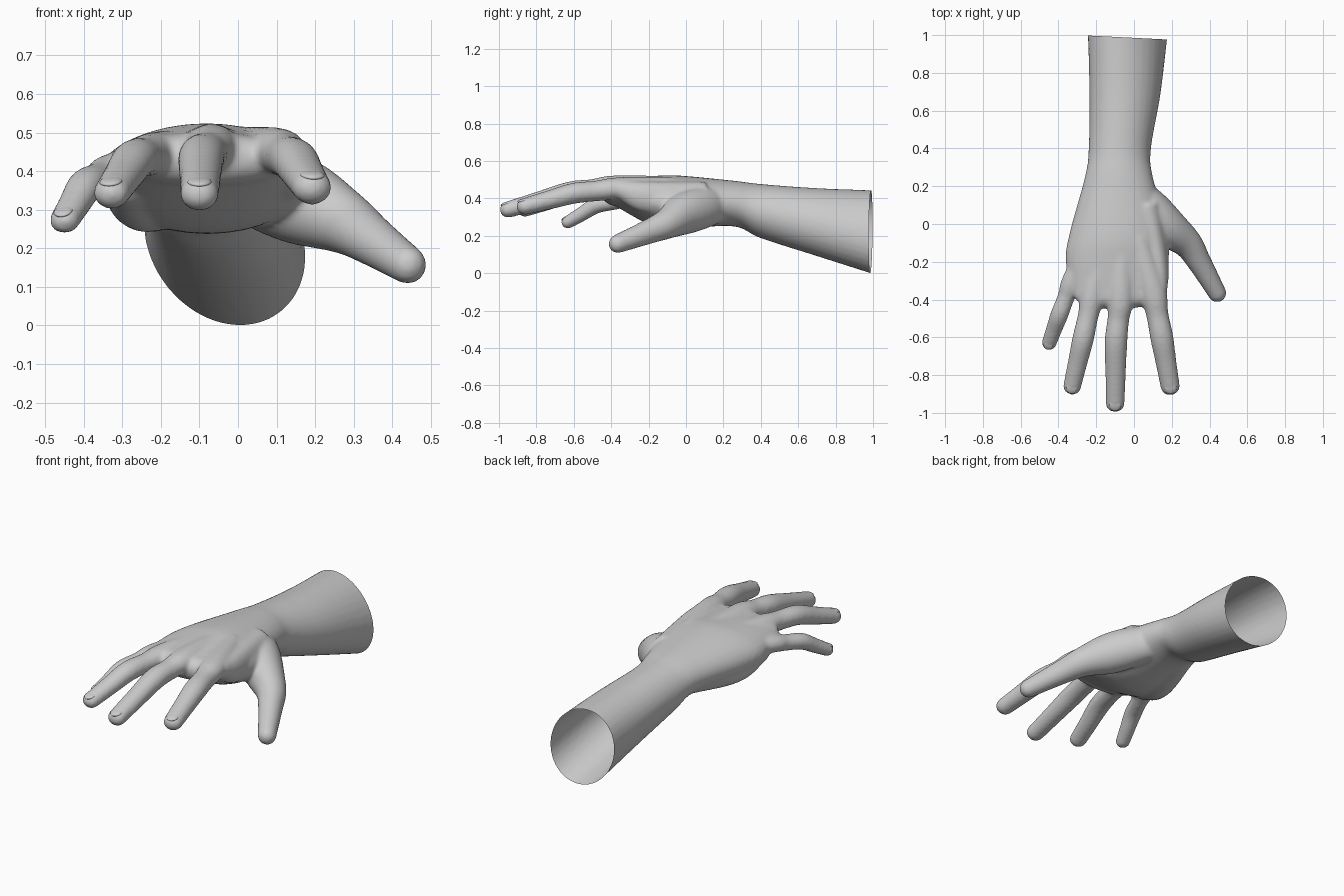
import bpy, bmesh, math
from mathutils import Vector, Matrix

if "Cube" in bpy.data.objects:
    bpy.data.objects.remove(bpy.data.objects["Cube"])

skin = bpy.data.materials.new("plain_grey")
skin.diffuse_color = (0.6, 0.6, 0.6, 1)
skin.use_nodes = True
skin.node_tree.nodes["Principled BSDF"].inputs["Base Color"].default_value = skin.diffuse_color
SIDES = 32


def spline(st, steps=6):
    """Catmull-Rom through stations (x, y, z, half width, half height)."""
    p = [Vector(s) for s in st]
    p = [2 * p[0] - p[1]] + p + [2 * p[-1] - p[-2]]
    out = []
    for i in range(1, len(p) - 2):
        a, b, c, d = p[i - 1:i + 3]
        for k in range(steps):
            t = k / steps
            out.append(0.5 * (2 * b + (c - a) * t + (2 * a - 5 * b + 4 * c - d) * t * t
                              + (3 * b - a - 3 * c + d) * t ** 3))
    return out + [p[-2]]


def frame(t):
    t = t.normalized()
    side = t.cross(Vector((0, 0, 1))).normalized()
    return t, side, side.cross(t)


def loft(bm, st, upright=False):
    """Tube of elliptical rings with a rounded far end."""
    pts = spline(st)
    rings = []
    for i, s in enumerate(pts):
        t = Vector(pts[min(i + 1, len(pts) - 1)][:3]) - Vector(pts[max(i - 1, 0)][:3])
        rings.append((Vector(s[:3]), Vector((0, -1, 0)) if upright else t, s[3], s[4]))
    c, t, rx, rz = rings[-1]
    for k in range(1, 6):
        a = k / 6 * math.pi / 2
        rings.append((c + t.normalized() * rz * math.sin(a), t,
                      rx * math.cos(a), rz * math.cos(a)))
    prev = None
    for c, t, rx, rz in rings:
        _, side, up = frame(t)
        if upright:  # the forearm leans sideways towards its open end
            up = Vector((-0.2 * min(max((c.y - .2) / .8, 0), 1), 0, 1))
        ring = [bm.verts.new(c + side * rx * math.cos(a) + up * rz * math.sin(a))
                for a in (2 * math.pi * j / SIDES for j in range(SIDES))]
        if prev:
            for j in range(SIDES):
                n = (j + 1) % SIDES
                bm.faces.new((prev[j], prev[n], ring[n], ring[j]))
        else:
            bm.faces.new(ring[::-1])
        prev = ring
    bm.faces.new(prev)


def finger(knuckle, joint, tip, r):
    """Stations from inside the palm to the fingertip, thickest at the joints."""
    k, j, t = Vector(knuckle), Vector(joint), Vector(tip)
    root = k.lerp(Vector((-.06, .2, .45)), 0.5)
    path = ((root, 1.1, 1.1), (k, 1.2, 1.03), (k.lerp(j, .5), 1.0, .93),
            (j, 1.04, .95), (j.lerp(t, .5), .94, .86), (t, .87, .76))
    return [(*p, r * w, r * h) for p, w, h in path]


# Forearm and palm
ARM = [(-.03, 1.08, .205, .211, .235), (-.047, .7, .273, .188, .182),
       (-.075, .4, .332, .165, .145), (-.08, .25, .373, .18, .122),
       (-.08, -.05, .38, .262, .143), (-.09, -.2, .39, .272, .127),
       (-.085, -.38, .43, .235, .07)]
# Pads at the outer edge of the palm and between thumb and index finger
OUTER_PAD = [(-.16, .22, .35, .08, .08), (-.24, -.08, .33, .09, .088),
             (-.28, -.24, .37, .075, .065)]
INNER_PAD = [(.06, .1, .40, .08, .09), (.125, -.2, .405, .058, .085),
             (.12, -.34, .445, .058, .055)]
THUMB = [(-.02, .22, .37, .06, .08), (.075, .1, .352, .098, .11),
         (.17, -.01, .318, .105, .112), (.28, -.1, .265, .08, .082),
         (.345, -.2, .222, .064, .066), (.44, -.365, .157, .049, .05)]
DIGITS = {
    "little": finger((-.322, -.29, .40), (-.395, -.48, .362), (-.45, -.632, .272), .046),
    "ring": finger((-.215, -.36, .445), (-.27, -.61, .428), (-.328, -.862, .343), .055),
    "middle": finger((-.07, -.38, .463), (-.095, -.62, .435), (-.1, -.952, .34), .058),
    "index": finger((.1, -.36, .452), (.147, -.6, .427), (.192, -.862, .357), .059),
    "thumb": THUMB,
}

bm = bmesh.new()
loft(bm, ARM, upright=True)
for st in (OUTER_PAD, INNER_PAD, *DIGITS.values()):
    loft(bm, st)
raw_mesh = bpy.data.meshes.new("hand_blend")
bm.to_mesh(raw_mesh)
bm.free()
raw = bpy.data.objects.new("hand_blend", raw_mesh)
bpy.context.collection.objects.link(raw)

# Fuse the parts into one soft skin
rem = raw.modifiers.new("fuse", 'REMESH')
rem.mode = 'VOXEL'
rem.voxel_size = 0.0095
smo = raw.modifiers.new("soften", 'SMOOTH')
smo.factor, smo.iterations = 0.5, 12
fused = bpy.data.meshes.new_from_object(raw.evaluated_get(bpy.context.evaluated_depsgraph_get()))
bpy.data.objects.remove(raw)

# Cut the forearm open
bm = bmesh.new()
bm.from_mesh(fused)
bmesh.ops.bisect_plane(bm, geom=bm.verts[:] + bm.edges[:] + bm.faces[:],
                       plane_co=(-.03, .987, .2), plane_no=(.05, 1, 0), clear_outer=True)
for f in bm.faces:
    f.smooth = True
bm.to_mesh(fused)
bm.free()
fused.materials.clear()
fused.materials.append(skin)
hand = bpy.data.objects.new("hand_and_forearm", fused)
bpy.context.collection.objects.link(hand)

# Fingernails
for name in ("little", "ring", "middle", "index"):
    st = DIGITS[name]
    a, b = Vector(st[-2][:3]), Vector(st[-1][:3])
    t, side, up = frame(b - a)
    rx, rz = st[-1][3:]
    m = Matrix((side, t, up)).transposed().to_4x4()
    m.translation = b - t * rz * 0.05 + up * rz * 0.74
    me = bpy.data.meshes.new(name + "_nail")
    bm = bmesh.new()
    bmesh.ops.create_uvsphere(bm, u_segments=20, v_segments=10, radius=1,
                              matrix=m @ Matrix.Diagonal((rx * .62, rz * .75, rz * .23, 1)))
    for f in bm.faces:
        f.smooth = True
    bm.to_mesh(me)
    bm.free()
    me.materials.append(skin)
    bpy.context.collection.objects.link(bpy.data.objects.new(name + "_nail", me))
